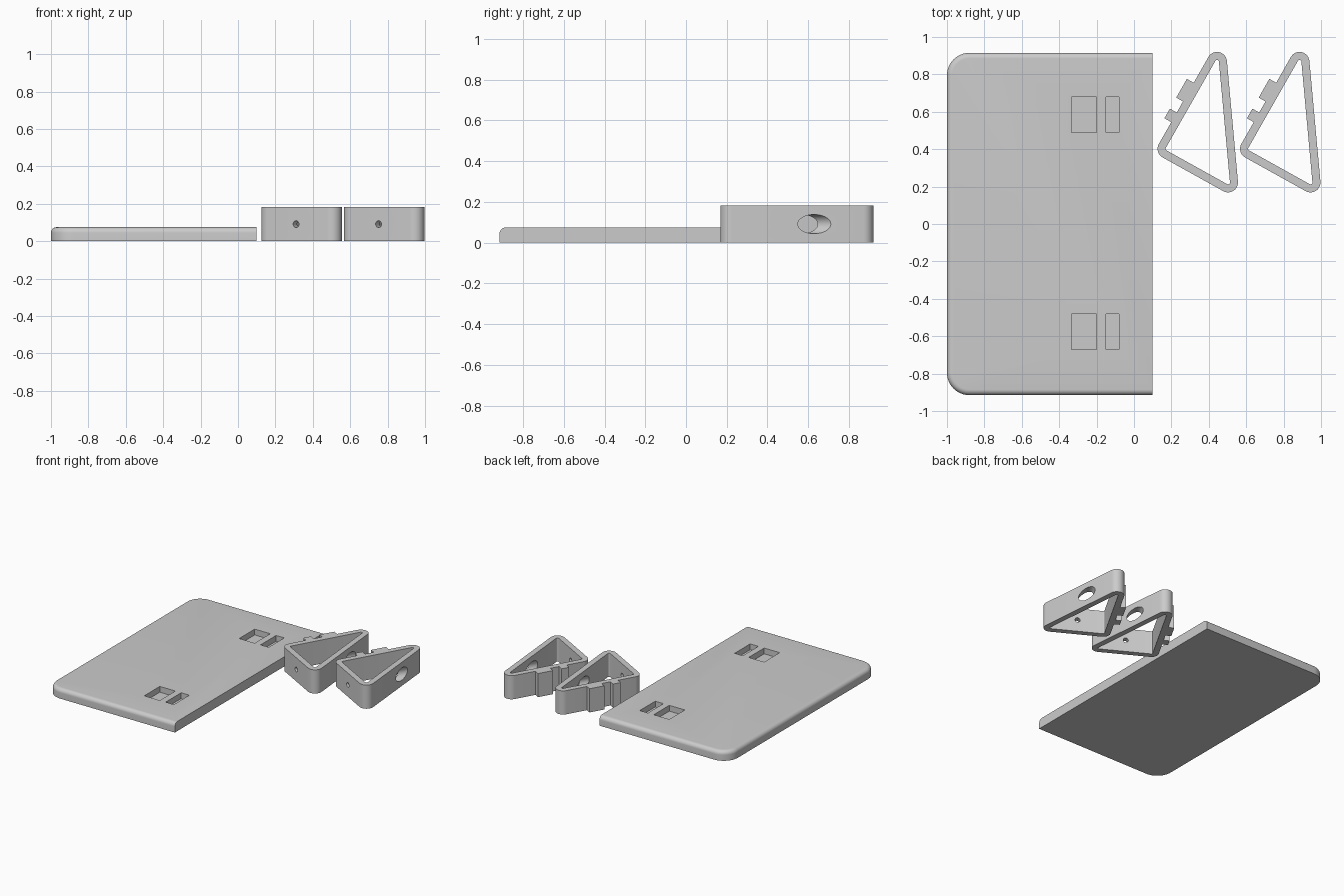
import bpy, bmesh, math
from mathutils import Vector

if "Cube" in bpy.data.objects:
    bpy.data.objects.remove(bpy.data.objects["Cube"])

grey = bpy.data.materials.new("light grey")
grey.diffuse_color = (0.6, 0.6, 0.6, 1)
grey.use_nodes = True
grey.node_tree.nodes["Principled BSDF"].inputs["Base Color"].default_value = grey.diffuse_color


def add_object(name, bm):
    bmesh.ops.recalc_face_normals(bm, faces=bm.faces)
    mesh = bpy.data.meshes.new(name)
    bm.to_mesh(mesh)
    bm.free()
    mesh.materials.append(grey)
    obj = bpy.data.objects.new(name, mesh)
    bpy.context.collection.objects.link(obj)
    return obj


def loft(name, rings):
    """Closed solid through rings of equal point count."""
    bm = bmesh.new()
    rows = [[bm.verts.new(p) for p in ring] for ring in rings]
    n = len(rows[0])
    for a, b in zip(rows, rows[1:]):
        for i in range(n):
            j = (i + 1) % n
            bm.faces.new((a[i], a[j], b[j], b[i]))
    bm.faces.new(rows[0][::-1])
    bm.faces.new(rows[-1])
    return add_object(name, bm)


def prism(name, outline, z0, z1):
    return loft(name, [[(x, y, z) for x, y in outline] for z in (z0, z1)])


def rod(name, start, end, radius):
    """Cylinder between two points."""
    axis = Vector(end) - Vector(start)
    bm = bmesh.new()
    bmesh.ops.create_cone(bm, cap_ends=True, segments=40, radius1=radius,
                          radius2=radius, depth=axis.length)
    obj = add_object(name, bm)
    obj.data.transform(axis.to_track_quat('Z', 'Y').to_matrix().to_4x4())
    obj.location = (Vector(start) + Vector(end)) / 2
    return obj


def cut(obj, cutters):
    bpy.context.view_layer.objects.active = obj
    for c in cutters:
        c.hide_render = True
        mod = obj.modifiers.new("cut", 'BOOLEAN')
        mod.operation, mod.solver, mod.object = 'DIFFERENCE', 'EXACT', c
        bpy.ops.object.modifier_apply(modifier=mod.name)
        bpy.data.objects.remove(c)


def smooth(obj):
    bpy.ops.object.select_all(action='DESELECT')
    obj.select_set(True)
    bpy.context.view_layer.objects.active = obj
    bpy.ops.object.shade_smooth_by_angle(angle=math.radians(30))


# Shelf plate: two rounded corners, rounded top rim on three sides
def plate_ring(inset, z):
    r, cx, cy = 0.12 - inset, -0.88, 0.795
    pts = [(0.10, cy + r, z)]
    for side, a0 in ((1, 90), (-1, 180)):
        for k in range(13):
            a = math.radians(a0 + 90 * k / 12)
            pts.append((cx + r * math.cos(a), side * cy + r * math.sin(a), z))
    pts.append((0.10, -cy - r, z))
    return pts


FILLET, PLATE_TOP = 0.03, 0.075
rings = [plate_ring(0, 0)]
for k in range(9):
    a = math.radians(90 * k / 8)
    rings.append(plate_ring(FILLET * (1 - math.cos(a)),
                            PLATE_TOP - FILLET * (1 - math.sin(a))))
plate = loft("shelf_plate", rings)

# Blind slots for the bracket tabs
slots = []
for y0, y1 in ((0.49, 0.68), (-0.67, -0.48)):
    for x0, x1 in ((-0.333, -0.20), (-0.15, -0.08)):
        slots.append(prism("slot_cutter", [(x0, y0), (x1, y0), (x1, y1), (x0, y1)],
                           0.03, 0.2))
cut(plate, slots)
smooth(plate)

# Triangular brackets
LEFT, RIGHT, TOP = Vector((0.179, 0.402)), Vector((0.503, 0.222)), Vector((0.444, 0.867))
HEIGHT, OUTER_R, INNER_R = 0.183, 0.053, 0.010
TABS = ((0.376, 0.261), (0.193, 0.134))   # distances along the long side
TAB_OUT = 0.042


def rounded_triangle(r):
    c = [LEFT, RIGHT, TOP]
    pts = []
    for i in range(3):
        d0, d1 = c[i] - c[i - 1], c[(i + 1) % 3] - c[i]
        a0 = math.atan2(-d0.x, d0.y)
        sweep = (math.atan2(-d1.x, d1.y) - a0) % math.tau
        for k in range(13):
            a = a0 + sweep * k / 12
            pts.append(c[i] + r * Vector((math.cos(a), math.sin(a))))
    return pts


def bracket(name, dx):
    shift = Vector((dx, 0))
    outline = rounded_triangle(OUTER_R)
    # Two tabs stepping out of the long side
    along = (TOP - LEFT).normalized()
    out = Vector((-along.y, along.x))
    start = outline[0].copy()
    for hi, lo in TABS:
        a, b = start + along * hi, start + along * lo
        outline += [a, a + out * TAB_OUT, b + out * TAB_OUT, b]
    obj = prism(name, [p + shift for p in outline], 0, HEIGHT)
    hollow = prism("hollow_cutter", [p + shift for p in rounded_triangle(INNER_R)],
                   -0.1, HEIGHT + 0.1)

    # Screw hole in the short side, wider driver hole through the slanted side
    def on_axis(t):
        return (0.31 + dx + 0.5 * t, 0.268 + 0.866 * t, HEIGHT / 2)
    cut(obj, [hollow,
              rod("screw_cutter", on_axis(-0.1), on_axis(0.14), 0.018),
              rod("driver_cutter", on_axis(0.16), on_axis(0.65), 0.047)])
    smooth(obj)


bracket("left_bracket", 0)
bracket("right_bracket", 0.441)
